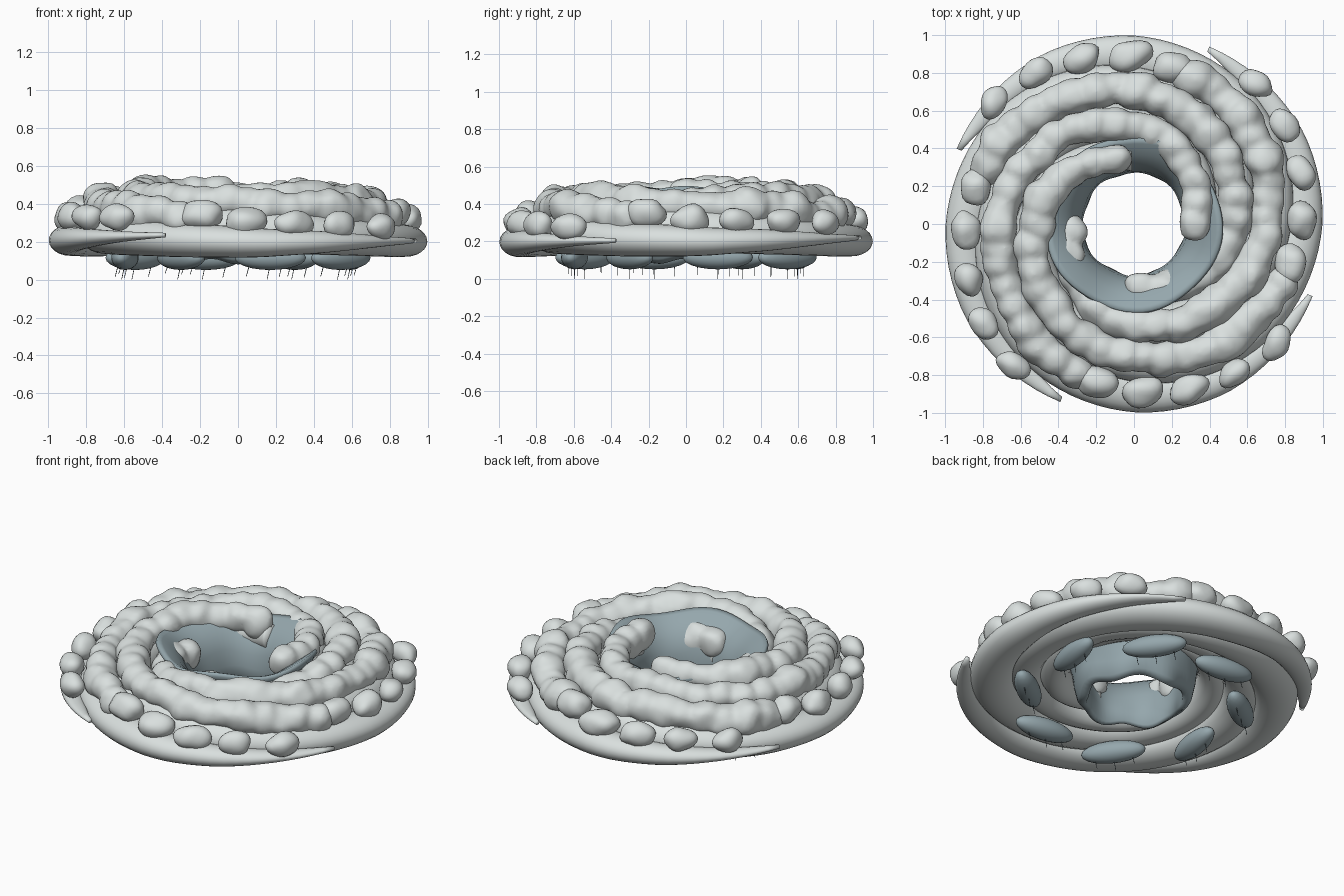
import bpy, bmesh, math, random
from mathutils import Matrix, Vector, noise

if "Cube" in bpy.data.objects:
    bpy.data.objects.remove(bpy.data.objects["Cube"])

random.seed(7)


def material(name, rgb):
    m = bpy.data.materials.new(name)
    m.diffuse_color = (*rgb, 1)
    m.use_nodes = True
    m.node_tree.nodes["Principled BSDF"].inputs["Base Color"].default_value = m.diffuse_color
    return m


WHITE = material("pale_cloud", (0.70, 0.745, 0.735))
SLATE = material("slate_cloud", (0.30, 0.385, 0.415))
RAIN = material("dark_rain", (0.12, 0.16, 0.18))


def finish(bm, name, mat):
    bmesh.ops.recalc_face_normals(bm, faces=bm.faces)
    for f in bm.faces:
        f.smooth = True
    me = bpy.data.meshes.new(name)
    bm.to_mesh(me)
    bm.free()
    me.materials.append(mat)
    ob = bpy.data.objects.new(name, me)
    bpy.context.collection.objects.link(ob)
    return ob


def lerp(t, table):
    """Piecewise linear lookup."""
    for (a, va), (b, vb) in zip(table, table[1:]):
        if t <= b:
            return va + (vb - va) * max(0, t - a) / (b - a)
    return table[-1][1]


def spiral_r(t):
    return 1.02 - 0.002 * t


def spot(tip, t, z, dr=0):
    a = math.radians(tip - t)
    r = spiral_r(t) + dr
    return Vector((r * math.cos(a), r * math.sin(a), z))


def blob(bm, loc, yaw, size, sub=3, rough=0.0):
    """Ellipsoid, optionally with a slightly uneven surface."""
    mat = Matrix.Translation(loc) @ Matrix.Rotation(yaw, 4, 'Z') @ Matrix.Diagonal((*size, 1))
    made = bmesh.ops.create_icosphere(bm, subdivisions=sub, radius=1, matrix=mat)
    for v in made["verts"]:
        d = v.co - loc
        v.co = loc + d * (1 + rough * noise.noise(v.co * 11))


WIDTH = [(0, .014), (10, .04), (25, .062), (45, .085), (67, .112), (110, .135), (200, .125), (340, .07)]
HEIGHT = [(0, .012), (15, .026), (40, .058), (67, .082), (110, .1), (160, .122), (250, .12), (340, .07)]
BASE_Z = [(0, .22), (25, .212), (60, .2), (90, .212), (160, .265), (250, .335), (340, .38)]
RIDGE_Z = [(85, .33), (120, .37), (158, .402), (248, .435), (345, .44)]


def spiral_base(name, tip, dz, drop):
    """Flattened tube along the spiral, tapering to the tip."""
    bm = bmesh.new()
    rings, n = [], 24
    for i in range(81):
        t = 335 * i / 80
        w, h = lerp(t, WIDTH), lerp(t, HEIGHT)
        shift = min(0, 1.02 - spiral_r(t) - w)
        z = lerp(t, BASE_Z) + dz * max(0, 1 - t / 100) + drop * lerp(t, [(220, 0), (300, 1)])
        ring = []
        for k in range(n):
            a = 2 * math.pi * k / n
            ring.append(bm.verts.new(spot(tip, t, z + h * math.sin(a), shift + w * math.cos(a))))
        rings.append(ring)
    for A, B in zip(rings, rings[1:]):
        for k in range(n):
            bm.faces.new((A[k], A[(k + 1) % n], B[(k + 1) % n], B[k]))
    bm.faces.new(rings[0])
    bm.faces.new(rings[-1])
    finish(bm, name, WHITE)


def spiral_ridge(name, tip, drop):
    """Lumpy cloud bank fused from overlapping blobs."""
    bm = bmesh.new()
    t = 90
    while t < 338:
        z = lerp(t, RIDGE_Z) + random.uniform(-.014, .014)
        z += drop * lerp(t, [(225, 0), (285, 1)])
        s = random.uniform(.086, .108) * lerp(t, [(250, 1), (320, .86)])
        p = spot(tip, t, z, random.uniform(-.012, .012) - lerp(t, [(270, 0), (315, .025)]))
        tall = lerp(t, [(280, 1), (320, 1.25)])
        blob(bm, p, math.radians(tip - t), (s, s * 1.2, s * tall), 3, .18)
        t += random.uniform(5.5, 7.5) / spiral_r(t)
    ob = finish(bm, name, WHITE)
    rm = ob.modifiers.new("fuse", 'REMESH')
    rm.mode = 'VOXEL'
    rm.voxel_size = 0.018
    rm.use_smooth_shade = True
    sm = ob.modifiers.new("soften", 'SMOOTH')
    sm.factor = 0.5
    sm.iterations = 3


# four spiral arms with separate puffs on the outer part
ARMS = [(67, .0, .025), (157, .0, -.10), (247.5, .03, -.11), (338, -.03, .0)]
for i, (tip, dz, drop) in enumerate(ARMS, 1):
    spiral_base(f"spiral_arm_{i}", tip, dz * .5, min(drop, 0))
    spiral_ridge(f"cloud_bank_{i}", tip, drop)
    for j, t in enumerate((18, 34, 49.5, 65.5, 81), 1):
        bm = bmesh.new()
        z = (.305, .31, .31, .315, .35)[j - 1] + dz * max(0, 1 - t / 120)
        grow = (.92, .95, 1.0, 1.08, 1.1)[j - 1]
        size = (.074 * grow, random.uniform(.09, .11) * grow, .074 * grow)
        blob(bm, spot(tip, t, z), math.radians(tip - t + 10), size, 3, .2)
        finish(bm, f"outer_puff_{i}_{j}", WHITE)

# eye wall: wavy funnel, inside and outside skins in one closed loop
PROFILE = [(.272, .11), (.272, .20), (.282, .29), (.315, .37), (.37, .43), (.43, .47), (.458, .482),
           (.468, .46), (.445, .42), (.395, .37), (.36, .29), (.345, .20), (.325, .12), (.29, .095)]
bm = bmesh.new()
N = 64
rings = []
for k in range(N):
    a = 2 * math.pi * k / N
    ring = []
    for r, z in PROFILE:
        wave = math.cos(8 * a + .4)
        low = max(0, (.3 - z) / .2)
        rr = r * (1 + .022 * wave * low + .015 * math.cos(5 * a + 1))
        zz = z + .014 * low * math.cos(6 * a) + .015 * (1 - low) * math.cos(5 * a)
        ring.append(bm.verts.new((rr * math.cos(a), rr * math.sin(a), zz)))
    rings.append(ring)
M = len(PROFILE)
for k in range(N):
    A, B = rings[k], rings[(k + 1) % N]
    for j in range(M):
        bm.faces.new((A[j], B[j], B[(j + 1) % M], A[(j + 1) % M]))
finish(bm, "eye_wall", SLATE)

# rain clouds beneath, each with slanted streaks of rain
for i in range(8):
    a = math.radians(16 + 45 * i)
    c = Vector((.62 * math.cos(a), .62 * math.sin(a), .115))
    yaw = a + math.radians(66)
    bm = bmesh.new()
    blob(bm, c, yaw, (.19, .068, .064))
    finish(bm, f"rain_cloud_{i + 1}", SLATE)
    bm = bmesh.new()
    for s in (-.11, 0, .11):
        top = c + Vector((s * math.cos(yaw), s * math.sin(yaw), -.03))
        end = top + Vector((-.018, 0, 0))
        end.z = 0 if s == 0 else random.uniform(.01, .035)
        d = end - top
        m = Matrix.Translation((top + end) / 2) @ d.to_track_quat('Z', 'Y').to_matrix().to_4x4()
        bmesh.ops.create_cone(bm, cap_ends=True, segments=6, radius1=.0025, radius2=.0015,
                              depth=d.length, matrix=m)
    finish(bm, f"rain_streaks_{i + 1}", RAIN)
